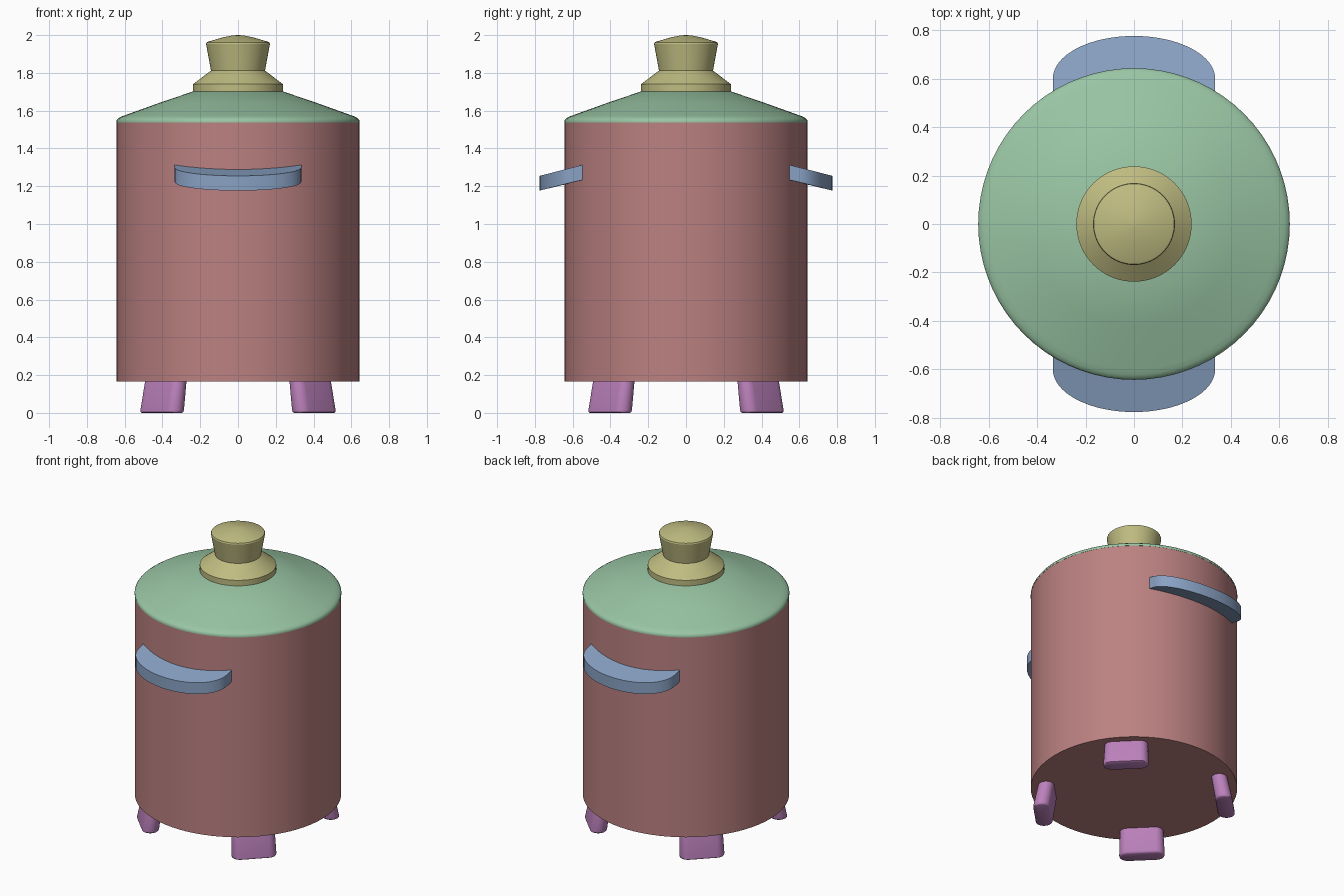
import bpy, bmesh, math
from math import cos, sin, pi, sqrt

if "Cube" in bpy.data.objects:
    bpy.data.objects.remove(bpy.data.objects["Cube"])


def finish(bm, name, color, angle=30):
    bmesh.ops.recalc_face_normals(bm, faces=bm.faces)
    me = bpy.data.meshes.new(name)
    bm.to_mesh(me)
    bm.free()
    ob = bpy.data.objects.new(name, me)
    bpy.context.collection.objects.link(ob)
    mat = bpy.data.materials.get(color[0]) or bpy.data.materials.new(color[0])
    mat.diffuse_color = (*color[1], 1)
    mat.use_nodes = True
    mat.node_tree.nodes["Principled BSDF"].inputs["Base Color"].default_value = mat.diffuse_color
    me.materials.append(mat)
    bpy.ops.object.select_all(action='DESELECT')
    bpy.context.view_layer.objects.active = ob
    ob.select_set(True)
    bpy.ops.object.shade_smooth_by_angle(angle=math.radians(angle))
    return ob


def loft(rings, name, color, angle=30):
    """Skin a stack of equal-length closed rings and cap both ends."""
    bm = bmesh.new()
    vs = [[bm.verts.new(p) for p in r] for r in rings]
    n = len(rings[0])
    for a, b in zip(vs, vs[1:]):
        for i in range(n):
            j = (i + 1) % n
            bm.faces.new((a[i], a[j], b[j], b[i]))
    bm.faces.new(vs[0])
    bm.faces.new(vs[-1])
    return finish(bm, name, color, angle)


def lathe(profile, name, color, angle=30, seg=72):
    rings = [[(r * cos(2 * pi * i / seg), r * sin(2 * pi * i / seg), z)
              for i in range(seg)] for r, z in profile]
    return loft(rings, name, color, angle)


RED = ("red", (0.50, 0.22, 0.22))
GREEN = ("green", (0.32, 0.56, 0.37))
OLIVE = ("olive", (0.52, 0.50, 0.22))
BLUE = ("blue", (0.25, 0.36, 0.55))
PURPLE = ("purple", (0.50, 0.22, 0.50))

# Pot body, lid and knob
lathe([(0.642, 0.165), (0.642, 1.537)], "body", RED)
lathe([(0.643, 1.537), (0.643, 1.548), (0.636, 1.558), (0.622, 1.567),
       (0.598, 1.576), (0.42, 1.64), (0.235, 1.703)], "lid", GREEN, 40)
lathe([(0.238, 1.70), (0.238, 1.74), (0.143, 1.812), (0.169, 1.953),
       (0.166, 1.961), (0.155, 1.966), (0.08, 1.988), (0.03, 1.998),
       (0.004, 2.0)], "knob", OLIVE)

# Sloping crescent handles at front and back
def handle(side, name, n=32):
    bm = bmesh.new()
    rows = []
    for i in range(n + 1):
        t = pi * i / n
        x = 0.335 * cos(t)
        y_out = 0.60 + 0.176 * sin(t)
        y_in = sqrt(0.63 ** 2 - x * x)
        row = []
        for y, dz in ((y_in, 0), (y_out, 0), (y_out, -0.078), (y_in, -0.08)):
            z = 1.311 - 0.255 * (y - 0.555) + dz
            row.append(bm.verts.new((x, side * y, z)))
        rows.append(row)
    for a, b in zip(rows, rows[1:]):
        for k in range(4):
            m = (k + 1) % 4
            bm.faces.new((a[k], a[m], b[m], b[k]))
    bm.faces.new(rows[0])
    bm.faces.new(rows[-1])
    finish(bm, name, BLUE)


handle(-1, "front_handle")
handle(1, "back_handle")

# Four splayed feet with rounded-slot cross-section on the diagonals
def foot_ring(az, rad, z, w, t, n=10):
    pts = []
    for s in (1, -1):
        for i in range(n + 1):
            a = pi * i / n - pi / 2
            v = s * ((w - t) / 2 + t / 2 * cos(a))
            u = rad - s * t / 2 * sin(a)
            pts.append((u * cos(az) - v * sin(az), u * sin(az) + v * cos(az), z))
    return pts


for k in range(4):
    az = pi / 4 + k * pi / 2
    loft([foot_ring(az, 0.570, 0.0, 0.265, 0.088),
          foot_ring(az, 0.570, 0.004, 0.278, 0.101),
          foot_ring(az, 0.568, 0.014, 0.284, 0.106),
          foot_ring(az, 0.539, 0.175, 0.270, 0.098)],
         f"foot_{k + 1}", PURPLE, 50)
